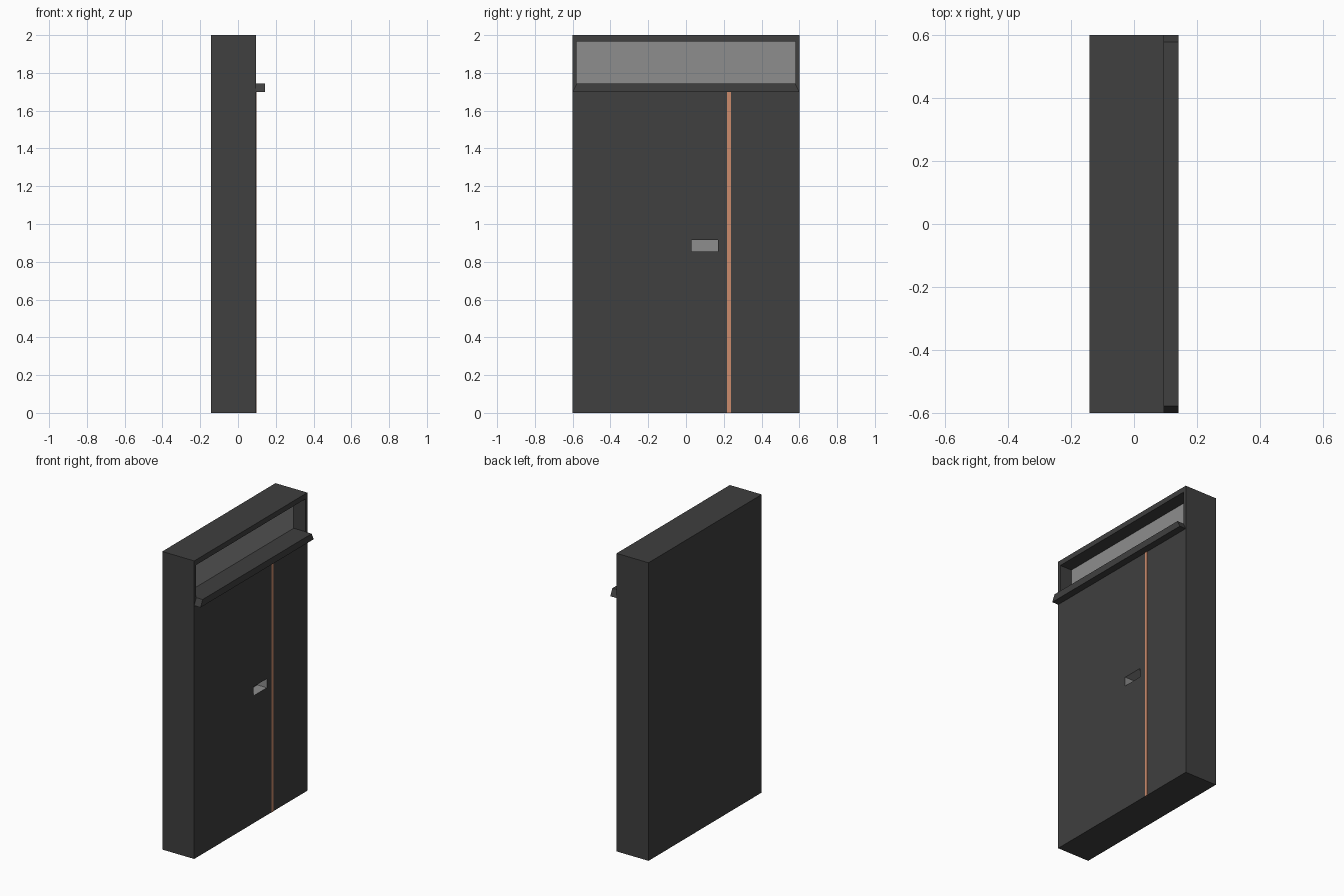
import bpy, bmesh

if "Cube" in bpy.data.objects:
    bpy.data.objects.remove(bpy.data.objects["Cube"])


def material(name, rgb):
    m = bpy.data.materials.new(name)
    m.diffuse_color = (*rgb, 1)
    m.use_nodes = True
    m.node_tree.nodes["Principled BSDF"].inputs["Base Color"].default_value = m.diffuse_color
    return m


DARK = material("dark_grey", (0.05, 0.05, 0.05))
LIGHT = material("light_grey", (0.27, 0.27, 0.27))
COPPER = material("copper", (0.6, 0.26, 0.15))


def box(name, lo, hi, mat, top_inset=0.0):
    """Box between two corners; top_inset narrows the top along y."""
    bm = bmesh.new()
    bmesh.ops.create_cube(bm, size=1)
    for v in bm.verts:
        top = v.co.z > 0
        for i in range(3):
            v.co[i] = lo[i] if v.co[i] < 0 else hi[i]
        if top:
            v.co.y += top_inset if v.co.y < (lo[1] + hi[1]) / 2 else -top_inset
    me = bpy.data.meshes.new(name)
    bm.to_mesh(me)
    bm.free()
    me.materials.append(mat)
    ob = bpy.data.objects.new(name, me)
    bpy.context.collection.objects.link(ob)
    return ob


def cut(target, cutter):
    """Carve the cutter, which passes its material to the new faces."""
    mod = target.modifiers.new("cut", 'BOOLEAN')
    mod.operation = 'DIFFERENCE'
    mod.solver = 'EXACT'
    mod.material_mode = 'TRANSFER'
    mod.object = cutter
    bpy.context.view_layer.objects.active = target
    bpy.ops.object.modifier_apply(modifier=mod.name)
    bpy.data.objects.remove(cutter)


FRONT = 0.095

# Cabinet body with the display recess and the grip pocket
body = box("cabinet_body", (-0.142, -0.6, 0), (FRONT, 0.6, 2), DARK)
cut(body, box("recess_cutter", (0.005, -0.58, 1.745), (0.2, 0.58, 1.965), DARK))
cut(body, box("grip_cutter", (FRONT - 0.07, 0.03, 0.855), (0.2, 0.17, 0.915), LIGHT))

# Light back panel inside the recess
box("recess_back_panel", (0.004, -0.58, 1.745), (0.007, 0.58, 1.965), LIGHT)

# Projecting shelf lip with slanted ends
box("shelf_lip", (FRONT, -0.6, 1.70), (0.142, 0.6, 1.745), DARK, top_inset=0.022)

# Vertical trim strip down the door
box("trim_strip", (FRONT - 0.005, 0.217, 0), (FRONT + 0.002, 0.238, 1.70), COPPER)
